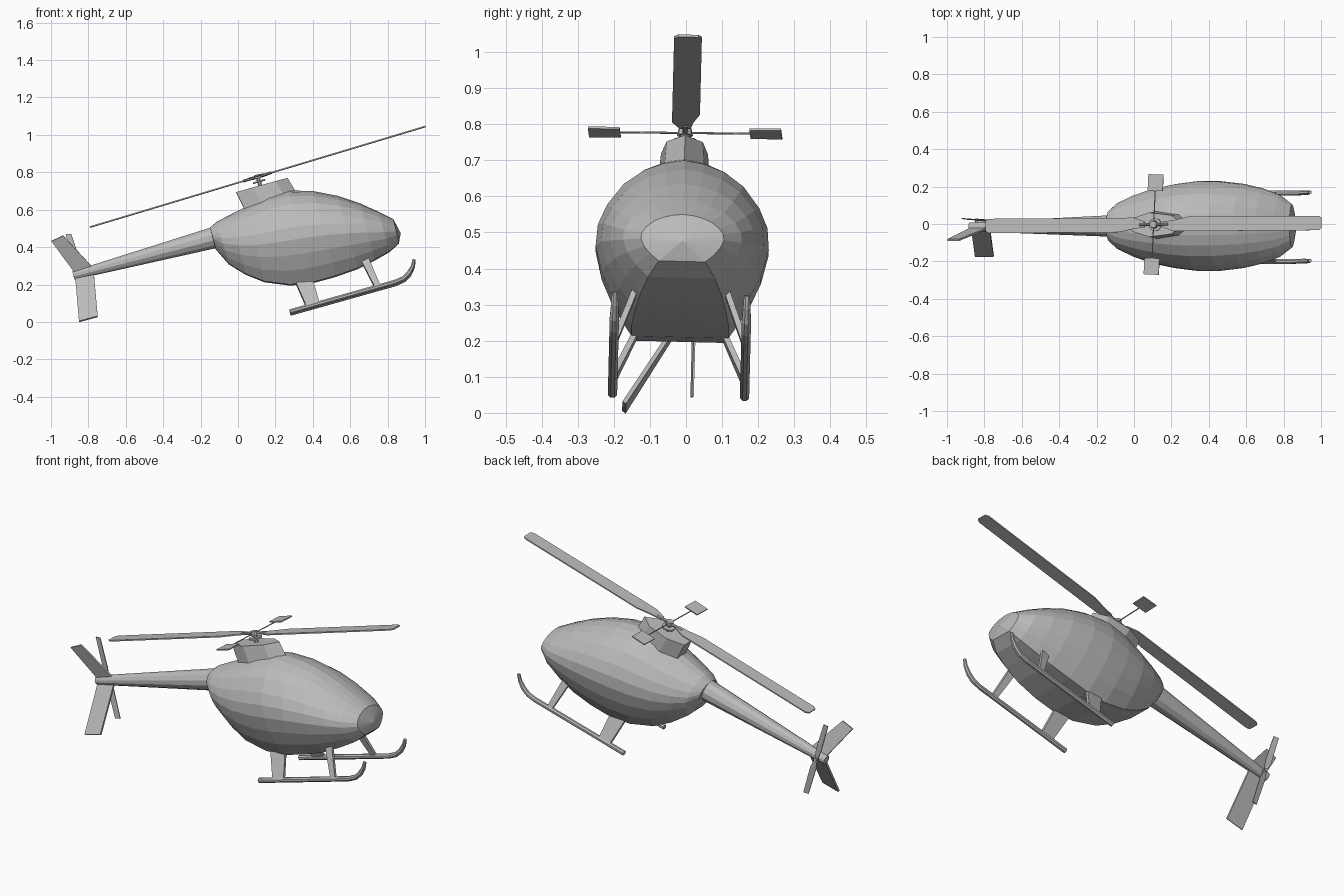
import bpy, bmesh, math
from mathutils import Vector, Matrix

old = bpy.data.objects.get("Cube")
if old:
    bpy.data.objects.remove(old, do_unlink=True)

GREY = (0.5, 0.5, 0.5, 1)
mat = bpy.data.materials.new("light grey")
mat.use_nodes = True
mat.diffuse_color = GREY
mat.node_tree.nodes["Principled BSDF"].inputs["Base Color"].default_value = GREY

# The whole aircraft banks slightly and flies nose up
BANK = Matrix.Translation((0, -0.022, 0)) @ Matrix.Rotation(-0.025, 4, 'X')
PITCH = math.atan(0.3)
FWD = Vector((math.cos(PITCH), 0, math.sin(PITCH)))
UP = Vector((-math.sin(PITCH), 0, math.cos(PITCH)))
SIDE = Vector((0, 1, 0))


def loft(name, rings, tip=None):
    """Skin a list of matching point rings and close both ends."""
    bm = bmesh.new()
    loops = [[bm.verts.new(p) for p in r] for r in rings]
    n = len(loops[0])
    for a, b in zip(loops, loops[1:]):
        for i in range(n):
            j = (i + 1) % n
            bm.faces.new((a[i], a[j], b[j], b[i]))
    bm.faces.new(loops[0])
    if tip is None:
        bm.faces.new(loops[-1])
    else:
        t = bm.verts.new(tip)
        for i in range(n):
            bm.faces.new((loops[-1][i], loops[-1][(i + 1) % n], t))
    bmesh.ops.recalc_face_normals(bm, faces=bm.faces)
    me = bpy.data.meshes.new(name)
    bm.to_mesh(me)
    bm.free()
    me.materials.append(mat)
    ob = bpy.data.objects.new(name, me)
    bpy.context.collection.objects.link(ob)
    ob.matrix_world = BANK
    return ob


def tube(name, path, radii, sides=8):
    """Round tube along a path of points."""
    path = [Vector(p) for p in path]
    rings = []
    for i, p in enumerate(path):
        d = (path[min(i + 1, len(path) - 1)] - path[max(i - 1, 0)]).normalized()
        a = d.cross(SIDE if abs(d.y) < 0.9 else UP).normalized()
        b = d.cross(a)
        rings.append([p + radii[i] * (a * math.cos(t) + b * math.sin(t))
                      for t in (math.tau * (k + 0.5) / sides for k in range(sides))])
    return loft(name, rings)


def plate(name, pts, thick):
    """Flat plate with the given outline."""
    pts = [Vector(p) for p in pts]
    n = (pts[1] - pts[0]).cross(pts[2] - pts[1]).normalized() * thick / 2
    return loft(name, [[p - n for p in pts], [p + n for p in pts]])


# Fuselage: half section (width, height), swept through tilted rings
half = [(0.23, 0.98), (0.46, 0.935), (0.69, 0.85), (0.88, 0.72), (0.98, 0.6),
        (1, 0.47), (0.92, 0.31), (0.77, 0.15), (0.56, 0)]
section = [(0, 1)] + half + [(-y, h) for y, h in reversed(half)]
# top x, top z, bottom x, bottom z, half width
stations = [(-.15, .505, -.12, .39, .08), (-.115, .535, -.05, .31, .125),
            (-.04, .575, .04, .255, .165), (.06, .625, .14, .215, .2),
            (.16, .675, .28, .197, .225), (.27, .703, .4, .21, .24),
            (.4, .7, .52, .243, .24), (.53, .675, .64, .285, .225),
            (.65, .635, .73, .33, .2), (.75, .59, .81, .375, .165),
            (.83, .55, .86, .42, .115)]
loft("fuselage", [[(bx + (tx - bx) * h, w * y, bz + (tz - bz) * h) for y, h in section]
                  for tx, tz, bx, bz, w in stations], tip=(0.87, 0, 0.475))

# Tail boom
tube("tail_boom", [(-0.1, 0, 0.458), (-0.88, 0, 0.248)], [0.06, 0.024], 12)

# Rotor pylon
plan = [(0.265, 0), (0.2, 0.05), (0.08, 0.065), (-0.01, 0.035)]
plan += [(x, -y) for x, y in reversed(plan[1:])]
top = [Vector((x, y, 0.693 + 0.28 * (x + 0.01))) for x, y in plan]
base = [Vector((p.x * 1.04 + 0.05, p.y * 1.15, p.z - 0.1)) for p in top]
loft("rotor_pylon", [base, top])

# Mast, swash plate and hub
hub = Vector((0.105, 0, 0.776))
tube("rotor_mast", [hub - UP * 0.1, hub + UP * 0.01], [0.012, 0.012])
tube("swash_plate", [hub - UP * 0.03, hub - UP * 0.022], [0.035, 0.035], 12)
tube("rotor_hub", [hub - UP * 0.008, hub + UP * 0.012], [0.022, 0.018], 10)
tube("blade_grips", [hub - FWD * 0.08, hub + FWD * 0.08], [0.008, 0.008])

# Main rotor blades
for s, label in ((1, "front"), (-1, "rear")):
    outline = [(0.05, -0.015), (0.11, -0.037), (0.92, -0.037), (0.937, -0.025),
               (0.937, 0.03), (0.92, 0.04), (0.19, 0.04), (0.11, 0.022), (0.05, 0.015)]
    plate(label + "_main_blade", [hub + s * (FWD * u + SIDE * v) for u, v in outline], 0.007)

# Stabiliser bar with a paddle at each end
bar = (SIDE + FWD * 0.05).normalized()
cross = (FWD - SIDE * 0.05).normalized()
tube("stabiliser_bar", [hub - bar * 0.19, hub + bar * 0.19], [0.003, 0.003], 6)
for s, label in ((1, "left"), (-1, "right")):
    plate(label + "_paddle", [hub + bar * s * r + cross * c for r, c in
                              ((0.18, -0.042), (0.268, -0.042), (0.268, 0.042), (0.18, 0.042))], 0.006)

# Tail fins
plate("lower_fin", [(-.87, -.008, .235), (-.77, -.008, .25), (-.75, -.15, .025), (-.85, -.15, -.002)], 0.012)
plate("upper_fin", [(-.875, -.008, .265), (-.78, -.008, .295), (-.935, -.075, .46), (-.998, -.075, .43)], 0.01)

# Tail rotor
tail_hub = Vector((-0.84, 0.038, 0.258))
along = Vector((0.14, 0, -0.43)).normalized()
chord = along.cross(SIDE)
tube("tail_rotor_shaft", [tail_hub - SIDE * 0.03, tail_hub + SIDE * 0.008], [0.01, 0.01])
for s, label in ((1, "lower"), (-1, "upper")):
    plate(label + "_tail_blade", [tail_hub + s * (along * r + chord * c) + SIDE * c * 0.15 for r, c in
                                  ((0, -.008), (.06, -.017), (.22, -.017), (.226, .012), (.06, .017), (0, .008))], 0.005)

# Landing gear on both sides
for s, label in ((1, "left"), (-1, "right")):
    y = 0.183 * s
    path = [(.278, y, .05), (.84, y, .208), (.885, y, .228), (.915, y, .258), (.935, y, .295), (.942, y, .33)]
    tube(label + "_skid", path, [0.014] * 4 + [0.011, 0.009])
    for end, (t0, t1, b1, b0), ty in (
            ("rear", ((.29, .25), (.39, .26), (.435, .1), (.365, .08)), 0.105),
            ("front", ((.645, .35), (.69, .36), (.76, .193), (.73, .185)), 0.12)):
        plate(f"{label}_{end}_leg", [(t0[0], s * ty, t0[1]), (t1[0], s * ty, t1[1]),
                                     (b1[0], y, b1[1]), (b0[0], y, b0[1])], 0.016)
